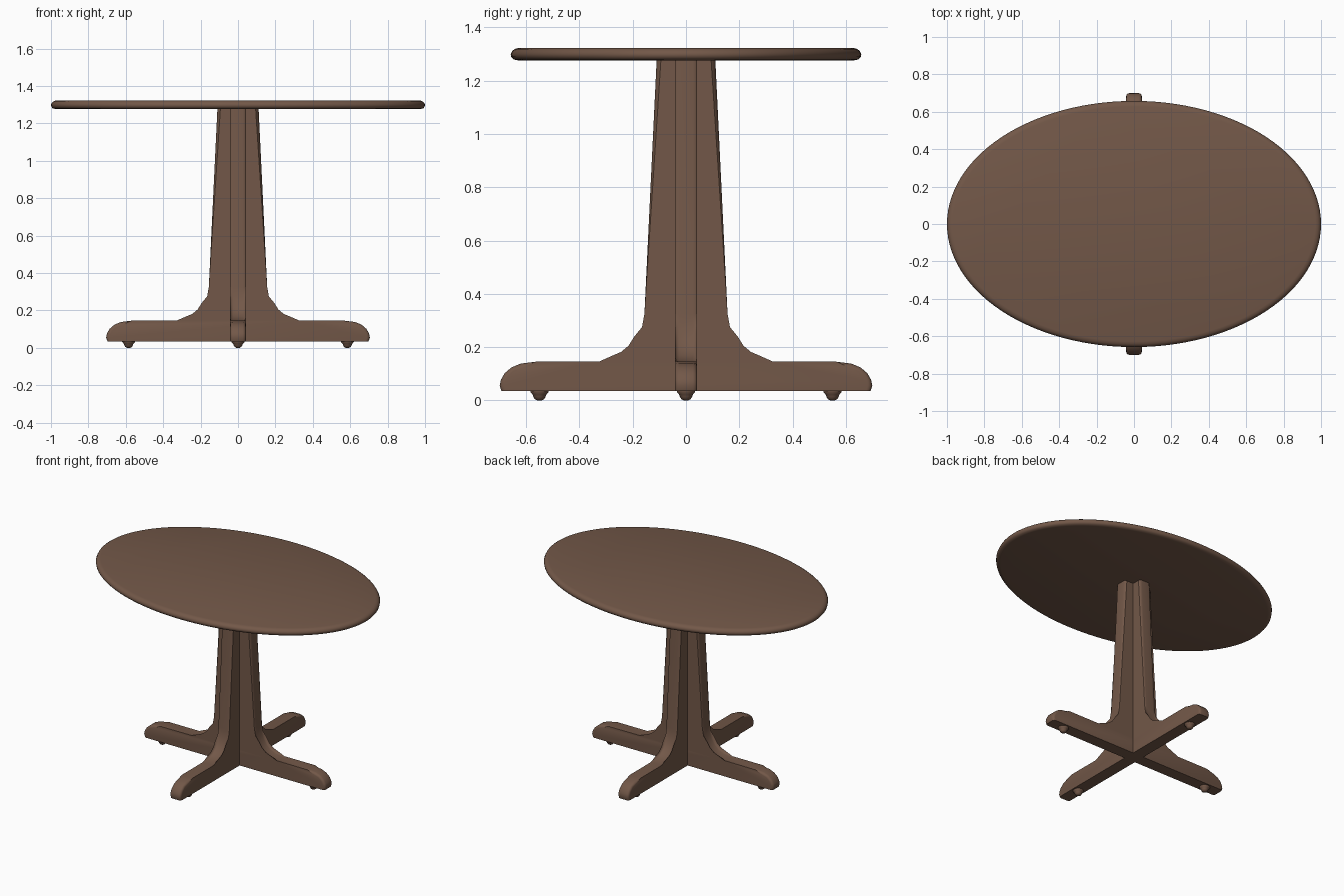
import bpy, bmesh, math

if "Cube" in bpy.data.objects:
    bpy.data.objects.remove(bpy.data.objects["Cube"])

wood = bpy.data.materials.new("brown wood")
wood.diffuse_color = (0.17, 0.097, 0.065, 1)
wood.use_nodes = True
wood.node_tree.nodes["Principled BSDF"].inputs["Base Color"].default_value = wood.diffuse_color


def finish(name, bm, angle=40):
    bmesh.ops.recalc_face_normals(bm, faces=bm.faces)
    mesh = bpy.data.meshes.new(name)
    bm.to_mesh(mesh)
    bm.free()
    ob = bpy.data.objects.new(name, mesh)
    bpy.context.collection.objects.link(ob)
    mesh.materials.append(wood)
    bpy.ops.object.select_all(action='DESELECT')
    ob.select_set(True)
    bpy.context.view_layer.objects.active = ob
    bpy.ops.object.shade_smooth_by_angle(angle=math.radians(angle))
    return ob


def loft(name, rings, n, cx=0, cy=0, angle=40):
    """Stack of ellipses (rx, ry, z), capped at both ends."""
    bm = bmesh.new()
    loops = [[bm.verts.new((cx + rx * math.cos(2 * math.pi * i / n),
                            cy + ry * math.sin(2 * math.pi * i / n), z))
              for i in range(n)] for rx, ry, z in rings]
    for a, b in zip(loops, loops[1:]):
        for i in range(n):
            j = (i + 1) % n
            bm.faces.new((a[i], a[j], b[j], b[i]))
    bm.faces.new(loops[0][::-1])
    bm.faces.new(loops[-1])
    return finish(name, bm, angle)


# Oval top with a softly rounded rim: (inset, z)
rim = [(0.028, 1.276), (0.010, 1.280), (0.002, 1.289), (0, 1.300),
       (0.006, 1.312), (0.016, 1.319), (0.030, 1.323)]
loft("table_top", [(1.0 - d, 0.658 - d, z) for d, z in rim], 112)

# Half outline of a crossed plank: foot tip, foot, cove, tapering post
half = [(0.698, 0.035), (0.705, 0.055), (0.700, 0.078), (0.686, 0.102),
        (0.660, 0.124), (0.625, 0.138), (0.570, 0.145), (0.330, 0.145),
        (0.275, 0.151), (0.235, 0.168), (0.203, 0.195), (0.180, 0.232),
        (0.165, 0.275), (0.156, 0.325), (0.110, 1.280)]
outline = half + [(-x, z) for x, z in reversed(half)]


def plank(name, turned, length):
    t = 0.042
    bm = bmesh.new()

    def ring(s):
        out = []
        for u, z in outline:
            u *= length if abs(u) > 0.3 else 1
            out.append(bm.verts.new((s, u, z) if turned else (u, s, z)))
        return out

    a, b = ring(-t), ring(t)
    n = len(a)
    sides = (bm.faces.new(a), bm.faces.new(b[::-1]))
    for i in range(n):
        j = (i + 1) % n
        bm.faces.new((a[i], b[i], b[j], a[j]))
    # Round the long edges, leaving the underside and the post top square
    edges = [e for f in sides for e in f.edges
             if abs(e.verts[0].co.z - e.verts[1].co.z) > 1e-5
             or 0.1 < e.verts[0].co.z < 1.2]
    bmesh.ops.bevel(bm, geom=edges, offset=0.016, segments=3,
                    profile=0.5, affect='EDGES', clamp_overlap=True)
    finish(name, bm)


plank("pedestal_plank_x", False, 1.0)
plank("pedestal_plank_y", True, 0.992)

# Small domed glides under each foot
glide = [(0.009, 0.009, 0.0), (0.018, 0.018, 0.005), (0.023, 0.023, 0.014),
         (0.026, 0.026, 0.022), (0.034, 0.034, 0.030), (0.034, 0.034, 0.038)]
for i, (x, y) in enumerate([(0.585, 0), (-0.585, 0), (0, 0.55), (0, -0.55)]):
    loft(f"foot_glide_{i + 1}", glide, 16, x, y, 50)
